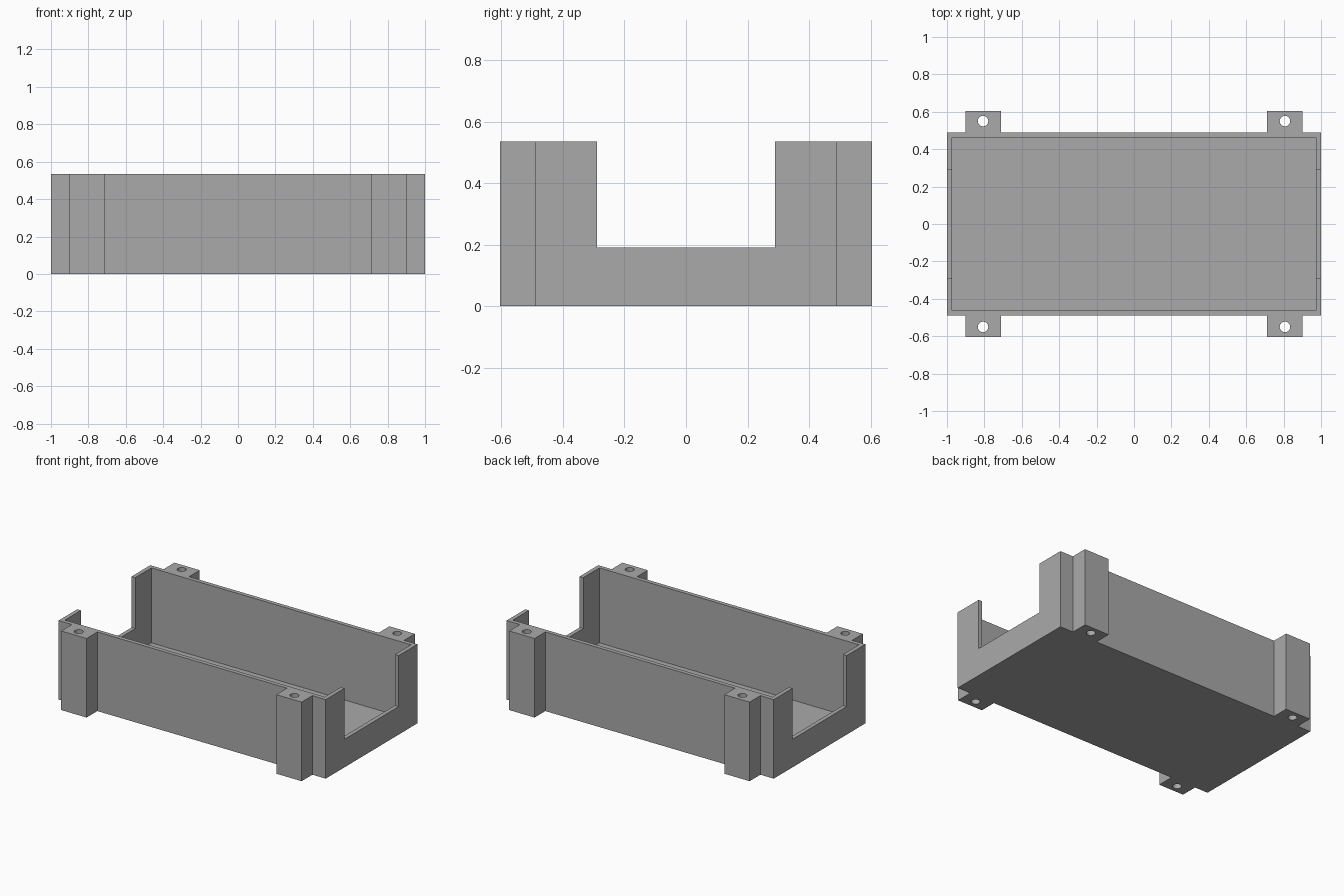
import bpy

HEIGHT = 0.535
HALF_Y = 0.49
WALL = 0.028

old = bpy.data.objects.get("Cube")
if old:
    bpy.data.objects.remove(old, do_unlink=True)

grey = bpy.data.materials.new("plain grey")
grey.use_nodes = True
colour = (0.4, 0.4, 0.4, 1)
grey.diffuse_color = colour
grey.node_tree.nodes["Principled BSDF"].inputs["Base Color"].default_value = colour


def box(name, low, high):
    """Axis-aligned box between two corners."""
    centre = [(a + b) / 2 for a, b in zip(low, high)]
    bpy.ops.mesh.primitive_cube_add(size=1, location=centre)
    obj = bpy.context.object
    obj.name = name
    obj.scale = [b - a for a, b in zip(low, high)]
    bpy.ops.object.transform_apply(location=True, rotation=False, scale=True)
    obj.data.materials.append(grey)
    return obj


def combine(target, tool, operation):
    """Apply a boolean and discard the tool object."""
    mod = target.modifiers.new(operation.lower(), "BOOLEAN")
    mod.operation = operation
    mod.solver = "EXACT"
    mod.object = tool
    bpy.context.view_layer.objects.active = target
    bpy.ops.object.modifier_apply(modifier=mod.name)
    bpy.data.objects.remove(tool, do_unlink=True)


# Open tray
tray = box("tray", (-1, -HALF_Y, 0), (1, HALF_Y, HEIGHT))

# Full-height mounting lugs, slightly embedded in the long walls
for sx in (-1, 1):
    for sy in (-1, 1):
        xs = sorted((sx * 0.71, sx * 0.9))
        ys = sorted((sy * (HALF_Y - 0.01), sy * 0.605))
        lug = box("mounting_lug", (xs[0], ys[0], 0), (xs[1], ys[1], HEIGHT))
        combine(tray, lug, "UNION")

# Hollow interior, leaving thin walls and floor
cavity = box("cavity", (-1 + WALL, -HALF_Y + WALL, WALL), (1 - WALL, HALF_Y - WALL, 1))
combine(tray, cavity, "DIFFERENCE")

# Wide notch through both end walls
notch = box("end_notch", (-2, -0.29, 0.19), (2, 0.29, 1))
combine(tray, notch, "DIFFERENCE")

# Vertical screw holes through the lugs
for sx in (-1, 1):
    for sy in (-1, 1):
        bpy.ops.mesh.primitive_cylinder_add(
            vertices=32, radius=0.028, depth=2, location=(sx * 0.807, sy * 0.55, 0))
        hole = bpy.context.object
        hole.data.materials.append(grey)
        combine(tray, hole, "DIFFERENCE")

# Round the shading of the holes only
bpy.ops.object.select_all(action="DESELECT")
tray.select_set(True)
bpy.context.view_layer.objects.active = tray
bpy.ops.object.shade_smooth_by_angle()
